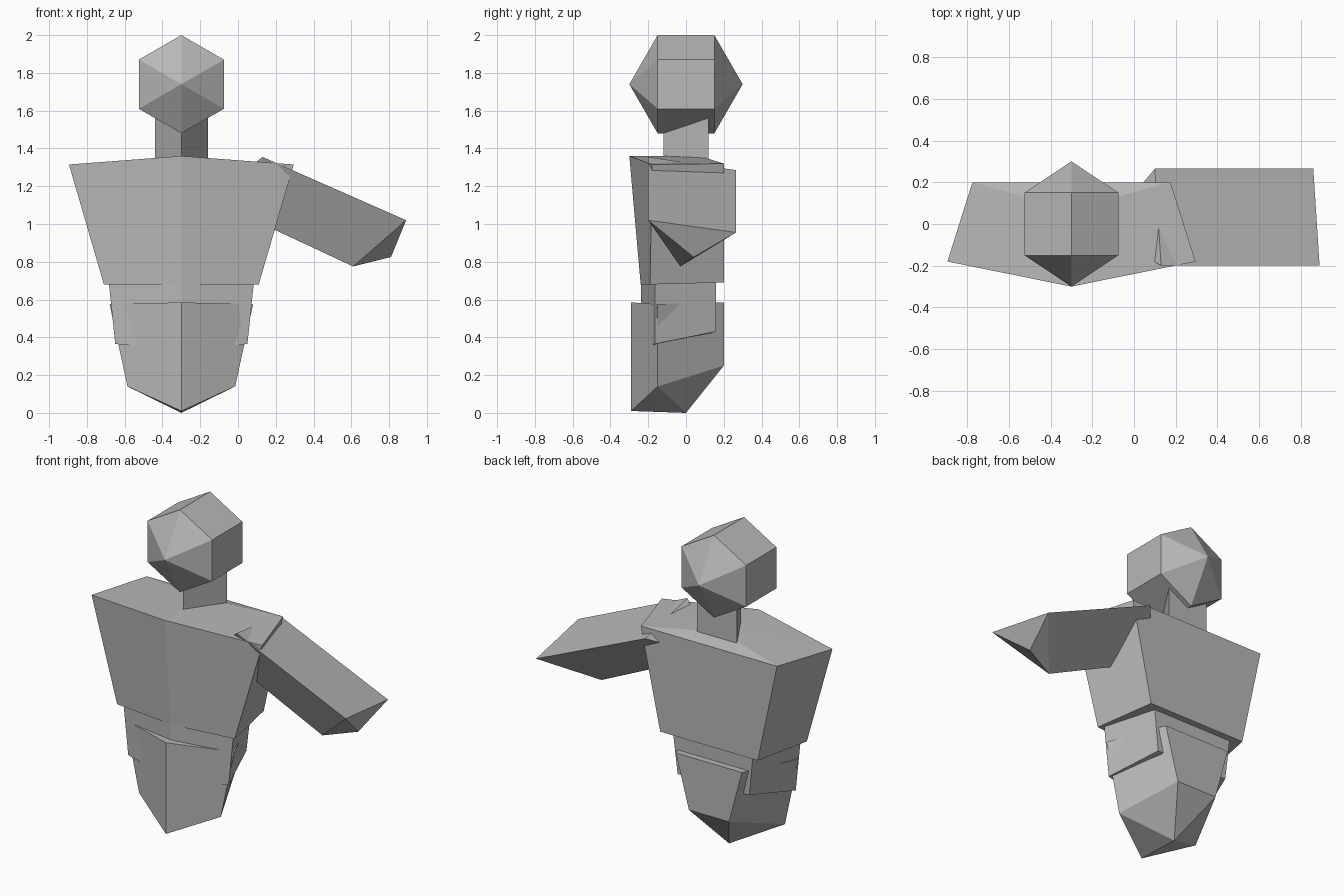
import bpy
import bmesh
from math import cos, sin, radians

cube = bpy.data.objects.get("Cube")
if cube:
    bpy.data.objects.remove(cube, do_unlink=True)

CX = -0.3  # body midline

grey = bpy.data.materials.new("plain grey")
grey.use_nodes = True
colour = (0.48, 0.48, 0.48, 1)
grey.diffuse_color = colour
grey.node_tree.nodes["Principled BSDF"].inputs["Base Color"].default_value = colour


def pentagon(front, side, back):
    """Mirrored ring with a front point; each argument is (half width, y, z)."""
    def at(sign, p):
        return (CX + sign * p[0], p[1], p[2])
    return [at(1, front), at(1, side), at(1, back), at(-1, back), at(-1, side)]


def loft(name, first, second, first_tip=None, second_tip=None):
    """Joins two rings; each end is a flat cap or a fan to a tip."""
    bm = bmesh.new()
    rings = [[bm.verts.new(p) for p in ring] for ring in (first, second)]
    n = len(first)
    for i in range(n):
        j = (i + 1) % n
        bm.faces.new((rings[0][i], rings[0][j], rings[1][j], rings[1][i]))
    for ring, tip in zip(rings, (first_tip, second_tip)):
        if tip is None:
            bm.faces.new(ring)
            continue
        point = bm.verts.new(tip)
        for i in range(n):
            bm.faces.new((ring[i], ring[(i + 1) % n], point))
    bmesh.ops.recalc_face_normals(bm, faces=bm.faces)
    mesh = bpy.data.meshes.new(name)
    bm.to_mesh(mesh)
    bm.free()
    mesh.materials.append(grey)
    obj = bpy.data.objects.new(name, mesh)
    bpy.context.collection.objects.link(obj)
    return obj


# Head: hexagonal prism along y with a pointed cap at each end
def hexagon(y):
    angles = [radians(90 + 60 * i) for i in range(6)]
    return [(CX + 0.26 * cos(a), y, 1.74 + 0.26 * sin(a)) for a in angles]


loft("head", hexagon(-0.15), hexagon(0.15), (CX, -0.3, 1.74), (CX, 0.3, 1.74))


# Neck: three-sided prism with its edge to the front
def triangle(z):
    return [(CX, -0.12, z), (CX + 0.14, 0.12, z), (CX - 0.14, 0.12, z)]


loft("neck", triangle(1.3), triangle(1.65))

# Torso: tapered five-sided block with a slightly peaked top
loft("torso",
     pentagon((0, -0.24, 0.68), (0.41, -0.19, 0.68), (0.34, 0.2, 0.69)),
     pentagon((0, -0.3, 1.36), (0.595, -0.18, 1.315), (0.475, 0.2, 1.32)),
     second_tip=(CX, 0.07, 1.36))

# Belly: narrower block that ends inside the hips
loft("belly",
     pentagon((0, -0.23, 0.33), (0.35, -0.165, 0.365), (0.25, 0.155, 0.43)),
     pentagon((0, -0.24, 0.7), (0.385, -0.165, 0.7), (0.28, 0.16, 0.7)),
     first_tip=(CX, 0, 0.38))

# Hips: five-sided block narrowing down to a keel
loft("hips",
     pentagon((0, -0.29, 0.01), (0.285, -0.15, 0.14), (0.14, 0.2, 0.25)),
     pentagon((0, -0.29, 0.585), (0.38, -0.15, 0.575), (0.23, 0.2, 0.585)),
     first_tip=(CX, 0, 0))

# Left arm: three-sided prism with a blunt point at the free end
loft("left_arm",
     [(0.13, -0.2, 1.355), (0.1, 0.265, 1.285), (-0.15, -0.03, 1.13)],
     [(0.89, -0.2, 1.02), (0.86, 0.265, 0.955), (0.61, -0.03, 0.775)],
     second_tip=(0.81, 0.04, 0.825))
